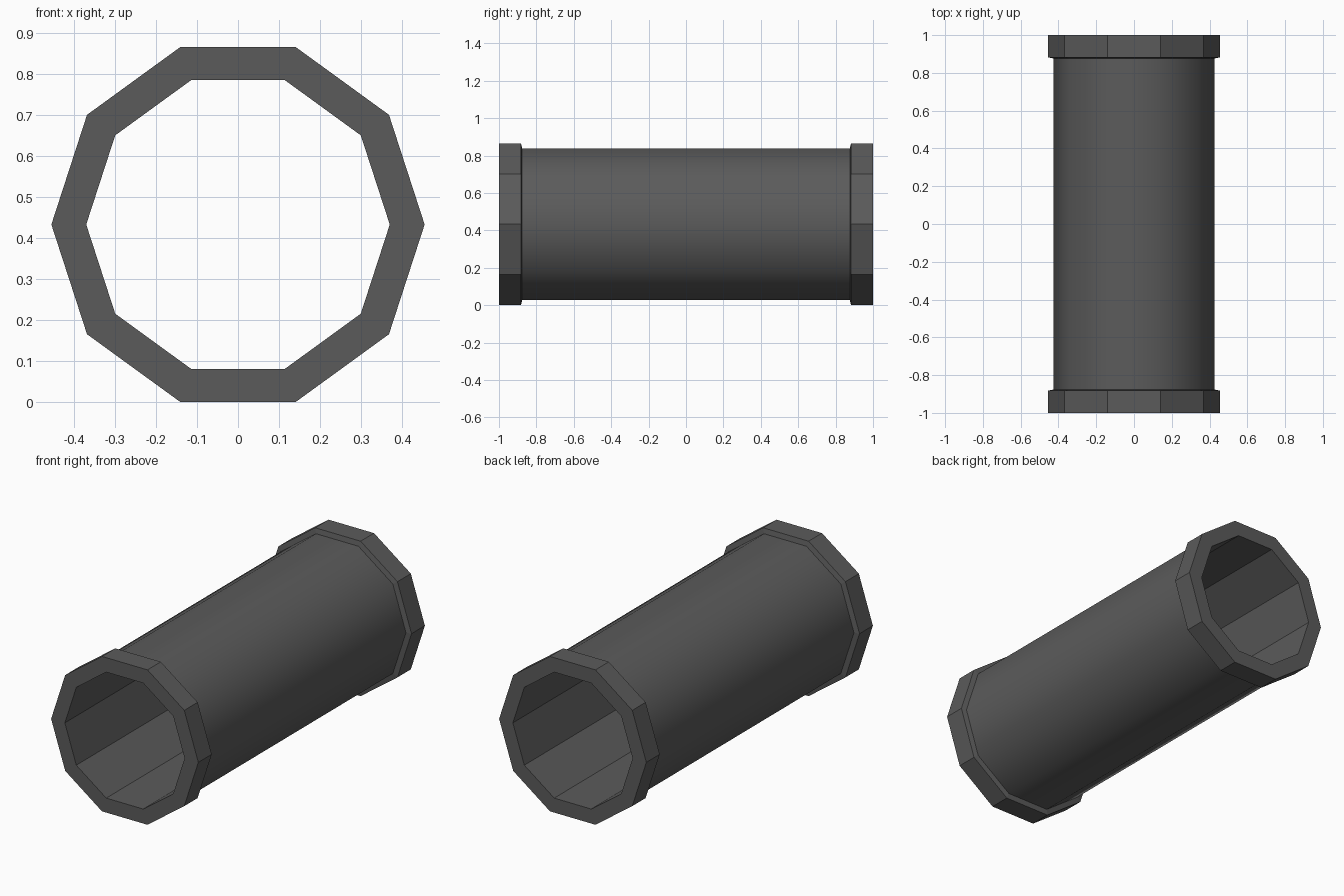
import bpy, bmesh, math

if "Cube" in bpy.data.objects:
    bpy.data.objects.remove(bpy.data.objects["Cube"])

SIDES = 10
CENTRE_Z = 0.455 * math.cos(math.pi / SIDES)

grey = bpy.data.materials.new("dark grey plastic")
grey.diffuse_color = (0.105, 0.105, 0.105, 1)
grey.use_nodes = True
grey.node_tree.nodes["Principled BSDF"].inputs["Base Color"].default_value = grey.diffuse_color

# Closed wall section (y, radius): bore, end faces, collars, sloped steps, outer wall
half = [(1.0, 0.37), (1.0, 0.455), (0.882, 0.455), (0.876, 0.425)]
profile = [(-y, r) for y, r in half] + half[::-1]
WALL = 3  # profile segment that is the smooth outer wall

bm = bmesh.new()
rings = []
for y, r in profile:
    rings.append([bm.verts.new((r * math.cos(a), y, CENTRE_Z + r * math.sin(a)))
                  for a in (2 * math.pi * i / SIDES for i in range(SIDES))])
for k in range(len(rings)):
    a, b = rings[k], rings[(k + 1) % len(rings)]
    for i in range(SIDES):
        j = (i + 1) % SIDES
        f = bm.faces.new((a[i], a[j], b[j], b[i]))
        f.smooth = k == WALL
bmesh.ops.recalc_face_normals(bm, faces=bm.faces)

# Only the lengthwise edges of the outer wall stay soft
for e in bm.edges:
    e.smooth = all(f.smooth for f in e.link_faces)

mesh = bpy.data.meshes.new("pipe")
bm.to_mesh(mesh)
bm.free()
mesh.materials.append(grey)
pipe = bpy.data.objects.new("pipe", mesh)
bpy.context.collection.objects.link(pipe)
